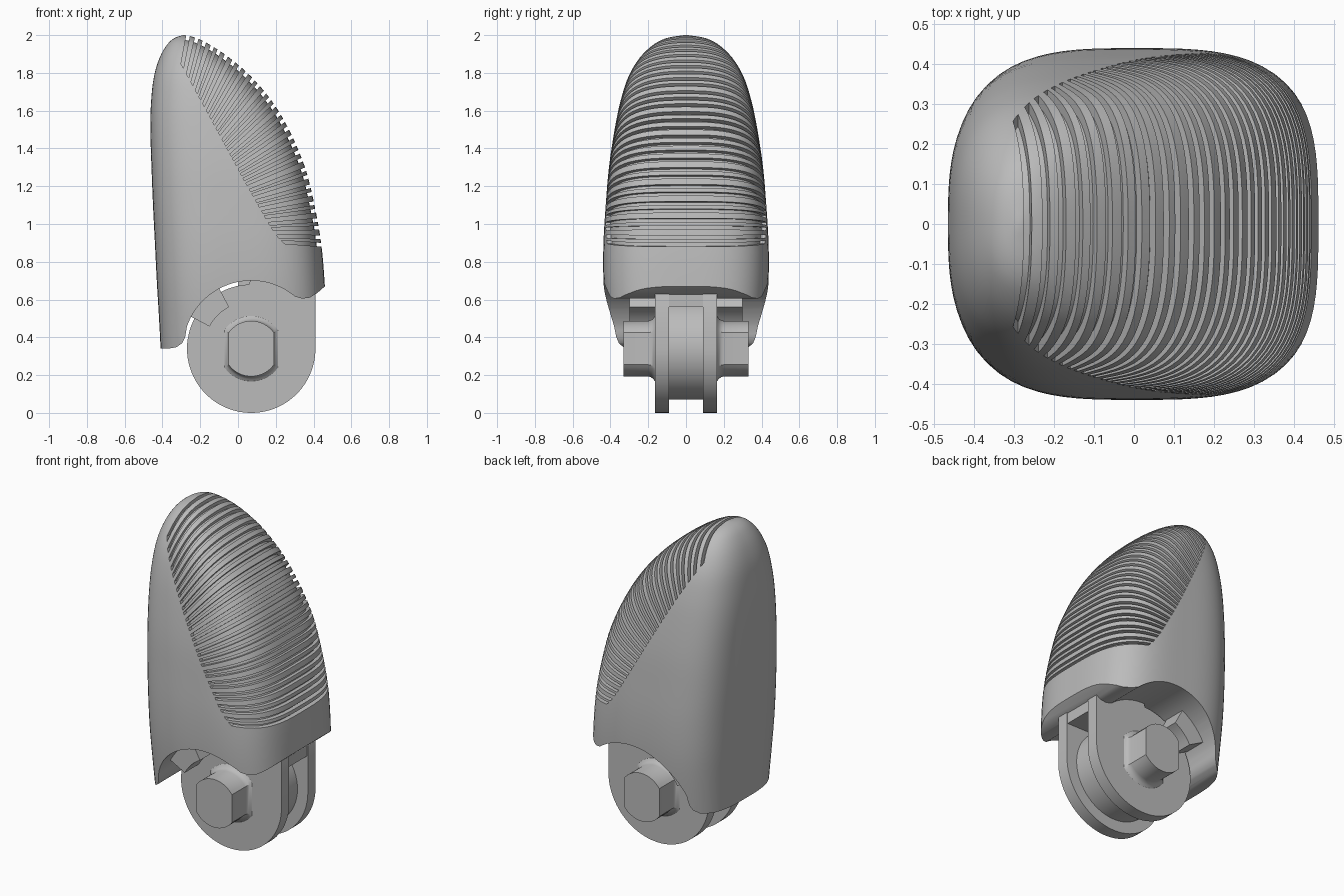
import bpy, bmesh, math
from mathutils import Vector

cube = bpy.data.objects.get("Cube")
if cube:
    bpy.data.objects.remove(cube)

grey = bpy.data.materials.new("mid_grey")
grey.use_nodes = True
COLOUR = (0.5, 0.5, 0.5, 1)
grey.diffuse_color = COLOUR
grey.node_tree.nodes["Principled BSDF"].inputs["Base Color"].default_value = COLOUR

PIVOT = Vector((0.07, 0.34))     # joint axis in x, z


def make(name, bm):
    bmesh.ops.recalc_face_normals(bm, faces=bm.faces)
    mesh = bpy.data.meshes.new(name)
    bm.to_mesh(mesh)
    bm.free()
    mesh.materials.append(grey)
    ob = bpy.data.objects.new(name, mesh)
    bpy.context.collection.objects.link(ob)
    return ob


def loft(bm, rings):
    """Skin a list of equal closed rings and cap both ends."""
    rows = [[bm.verts.new(p) for p in ring] for ring in rings]
    n = len(rows[0])
    for a, b in zip(rows, rows[1:]):
        for i in range(n):
            j = (i + 1) % n
            bm.faces.new((a[i], a[j], b[j], b[i]))
    bm.faces.new(rows[0][::-1])
    bm.faces.new(rows[-1])


def prism(bm, outline, y0, y1):
    loft(bm, [[(x, y, z) for x, z in outline] for y in (y0, y1)])


def arc(radius, a0, a1, n, centre=PIVOT):
    angles = [math.radians(a0 + (a1 - a0) * i / n) for i in range(n + 1)]
    return [(centre.x + radius * math.cos(a), centre.y + radius * math.sin(a)) for a in angles]


def boolean(target, cutter, operation):
    mod = target.modifiers.new("cut", "BOOLEAN")
    mod.operation, mod.solver, mod.object = operation, "EXACT", cutter
    bpy.context.view_layer.update()
    done = target.evaluated_get(bpy.context.evaluated_depsgraph_get())
    mesh = bpy.data.meshes.new_from_object(done)
    target.modifiers.clear()
    target.data = mesh


def smooth(ob, degrees=30):
    ob.data.shade_smooth()
    ob.data.set_sharp_from_angle(angle=math.radians(degrees))


# Shell sections: height, back x, pad x, half width
SECTIONS = [Vector(r) for r in (
    (.25, -.405, .475, .395), (.5, -.418, .468, .423), (.7, -.43, .458, .437),
    (.9, -.44, .44, .437), (1.1, -.45, .405, .425), (1.3, -.458, .355, .408),
    (1.5, -.464, .27, .378), (1.65, -.46, .18, .347), (1.78, -.445, .07, .305),
    (1.88, -.415, -.045, .245), (1.95, -.375, -.15, .172),
    (1.985, -.335, -.222, .1), (2.0, -.29, -.28, .01))]
LAST = len(SECTIONS) - 1


def section(t):
    """Smoothly interpolated section at fractional index t."""
    i = min(int(t), LAST - 1)
    u = t - i
    p0, p1, p2, p3 = (SECTIONS[max(0, min(LAST, i + k))] for k in (-1, 0, 1, 2))
    return 0.5 * (2 * p1 + (p2 - p0) * u + (2 * p0 - 5 * p1 + 4 * p2 - p3) * u * u
                  + (3 * p1 - p0 - 3 * p2 + p3) * u ** 3)


def shell(name, inset=0.0):
    bm = bmesh.new()
    rings = []
    for k in range(LAST * 4 + 1):
        z, back, pad, half = section(k / 4)
        power = 3.3 - 1.1 * max(0, (z - 1) / 1.0) ** 2
        ring = []
        for i in range(96):
            a = math.tau * i / 96
            c, s = math.cos(a), math.sin(a)
            r = (abs(c) ** power + abs(s) ** power) ** (-1 / power)
            ring.append(((back + pad) / 2 + (pad - back) / 2 * r * c, half * r * s, z))
        rings.append(ring)
    loft(bm, rings)
    if inset:
        bmesh.ops.recalc_face_normals(bm, faces=bm.faces)
        bm.normal_update()
        moves = [(v, v.normal * inset) for v in bm.verts]
        for v, m in moves:
            v.co -= m
    return make(name, bm)


body = shell("fingertip_body")

# Rounded socket under the shell
bm = bmesh.new()
prism(bm, [(-.6, .1), (-.6, .34), (-.37, .34), (-.325, .348), (-.295, .37), (-.28, .4)]
      + arc(.36, 161, 50, 32)
      + [(.34, .605), (.38, .61), (.42, .635), (.46, .67), (.6, .76), (.6, .1)], -.6, .6)
socket = make("socket_cutter", bm)
boolean(body, socket, "DIFFERENCE")

# Grip grooves: tapered slabs fanned along the pad silhouette
path = []
for k in range(LAST * 20, -1, -1):
    s = section(k / 20)
    if s.x > .85:
        path.append(Vector((s[2], s[0])))
lengths = [0.0]
for a, b in zip(path, path[1:]):
    lengths.append(lengths[-1] + (b - a).length)
GROOVES = 31
bm = bmesh.new()
for g in range(GROOVES):
    f = (g + .3) / GROOVES
    k = next(i for i, d in enumerate(lengths) if d >= f * lengths[-1])
    angle = math.radians(80 - 86 * f)
    out = Vector((math.cos(angle), math.sin(angle)))
    side = Vector((-out.y, out.x))
    outer, inner = path[k] + out * .08, path[k] - out * .5
    prism(bm, [outer + side * .0105, outer - side * .0105,
               inner - side * .0055, inner + side * .0055], -.6, .6)
grooves = make("groove_cutter", bm)

bm = bmesh.new()
prism(bm, [(-.325, 2.2), (-.325, 1.89), (-.15, 1.57), (.05, 1.2), (.17, .99), (.22, .92),
           (.27, .875), (.33, .85), (.6, .84), (.6, 2.2)], -.7, .7)
pad_zone = make("pad_zone_cutter", bm)
core = shell("core_cutter", .025)
boolean(grooves, pad_zone, "INTERSECT")
boolean(grooves, core, "DIFFERENCE")
boolean(body, grooves, "DIFFERENCE")
smooth(body)
for helper in (socket, grooves, pad_zone, core):
    bpy.data.objects.remove(helper)

# Knuckle: two cheek plates, a spool and the web joining them
for label, sgn in (("left", 1), ("right", -1)):
    bm = bmesh.new()
    prism(bm, [(.41, .66), (.38, .72), (.07, .72)] + arc(.34, 92, 360, 64), sgn * .09, sgn * .165)
    smooth(make("knuckle_cheek_" + label, bm))

    # Stop block on the socket wall
    bm = bmesh.new()
    prism(bm, arc(.25, 118, 152, 8) + arc(.38, 152, 118, 8), sgn * .16, sgn * .3)
    smooth(make("stop_block_" + label, bm))

bm = bmesh.new()
prism(bm, arc(.27, 0, 354, 59), -.095, .095)
smooth(make("knuckle_spool", bm))

bm = bmesh.new()
prism(bm, [(.0, .56), (.405, .56), (.405, .66), (.37, .72), (.0, .72)], -.095, .095)
make("knuckle_web", bm)

# Axle: flat-sided pin with a flared root at each cheek
tip = math.degrees(math.acos(.12 / .147))
outline = arc(.147, tip, 180 - tip, 16) + arc(.147, 180 + tip, 360 - tip, 16)
bm = bmesh.new()
half = [(.33, 1), (.2, 1), (.185, 1.03), (.173, 1.09), (.163, 1.2)]
stations = [(-y, s) for y, s in half] + half[::-1]
loft(bm, [[(PIVOT.x + (x - PIVOT.x) * s, y, PIVOT.y + (z - PIVOT.y) * s) for x, z in outline]
          for y, s in stations])
smooth(make("axle_pin", bm))
